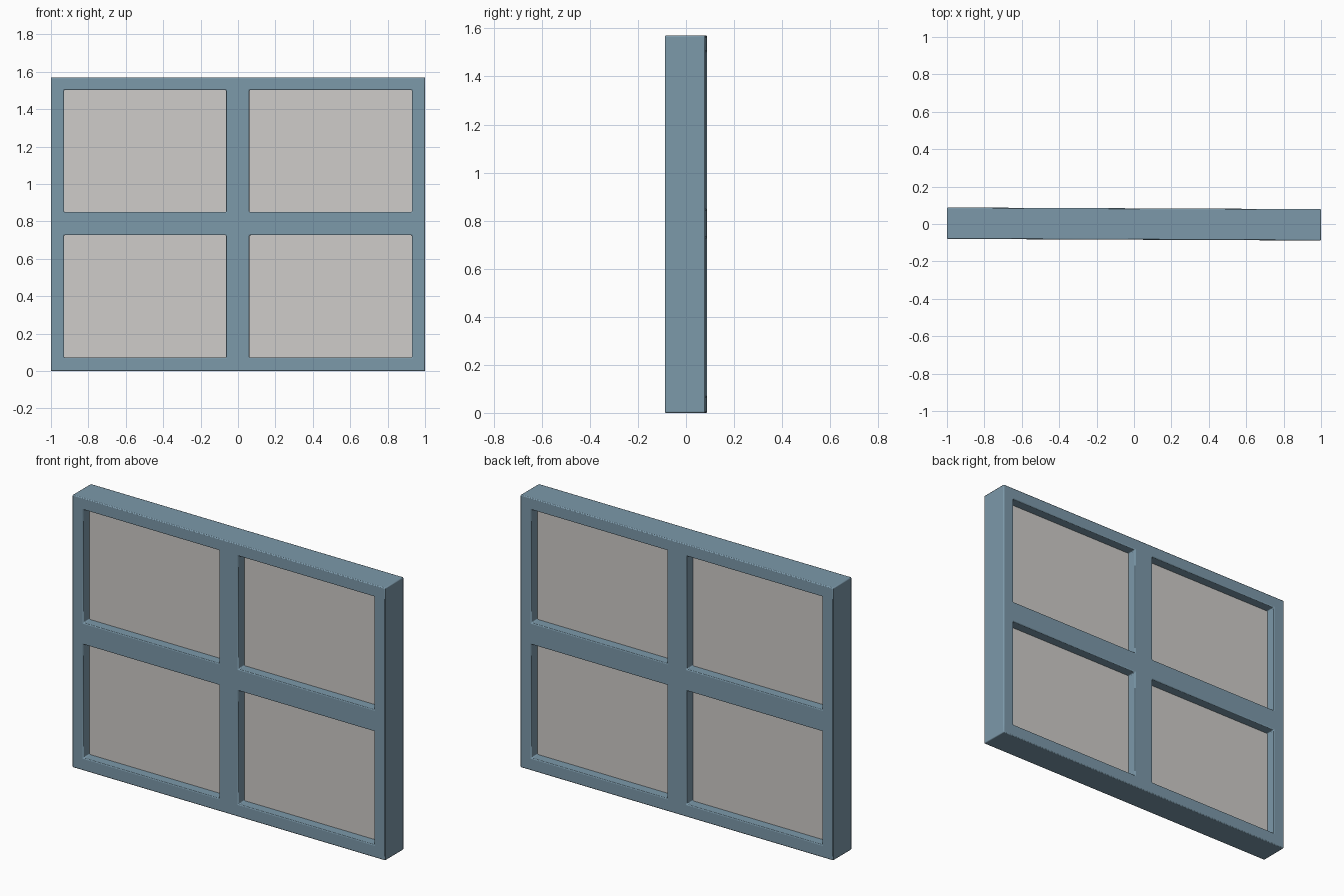
import bpy, bmesh, math
from mathutils import Matrix

if "Cube" in bpy.data.objects:
    bpy.data.objects.remove(bpy.data.objects["Cube"])

HALF_DEPTH = 0.084
GLASS_HALF = 0.028
XS = [-1.0, -0.93, -0.063, 0.061, 0.93, 1.0]
ZS = [0.0, 0.072, 0.726, 0.85, 1.502, 1.57]
TILT = Matrix.Rotation(-0.0043, 4, 'Z')   # the window is turned very slightly


def srgb(*c):
    lin = [((v / 255 + 0.055) / 1.055) ** 2.4 for v in c]
    return (*lin, 1.0)


def material(name, col):
    m = bpy.data.materials.new(name)
    m.diffuse_color = col
    m.use_nodes = True
    m.node_tree.nodes["Principled BSDF"].inputs["Base Color"].default_value = m.diffuse_color
    return m


frame_mat = material("blue grey paint", srgb(124, 153, 170))
glass_mat = material("pale grey glass", srgb(206, 204, 201))


def add_object(name, bm, mat, bevel):
    bmesh.ops.recalc_face_normals(bm, faces=bm.faces)
    bm.transform(TILT)
    me = bpy.data.meshes.new(name)
    bm.to_mesh(me)
    bm.free()
    me.materials.append(mat)
    ob = bpy.data.objects.new(name, me)
    bpy.context.collection.objects.link(ob)
    if bevel:
        mod = ob.modifiers.new("soft edges", 'BEVEL')
        mod.width = bevel
        mod.segments = 2
        mod.limit_method = 'ANGLE'
        mod.angle_limit = math.radians(40)
        bpy.context.view_layer.objects.active = ob
        ob.select_set(True)
        bpy.ops.object.shade_smooth_by_angle(angle=math.radians(50))
        ob.select_set(False)
    return ob


# Frame and cross bars: a grid with four cells left open, extruded in depth
bm = bmesh.new()
verts = [[bm.verts.new((x, -HALF_DEPTH, z)) for x in XS] for z in ZS]
for j in range(5):
    for i in range(5):
        if i in (1, 3) and j in (1, 3):
            continue
        bm.faces.new((verts[j][i], verts[j][i + 1],
                      verts[j + 1][i + 1], verts[j + 1][i]))
ext = bmesh.ops.extrude_face_region(bm, geom=bm.faces[:], use_keep_orig=True)
new_verts = [g for g in ext["geom"] if isinstance(g, bmesh.types.BMVert)]
bmesh.ops.translate(bm, verts=new_verts, vec=(0, 2 * HALF_DEPTH, 0))
add_object("window_frame", bm, frame_mat, 0.005)

# Glass panes, recessed equally on both sides
for j, row in ((1, "lower"), (3, "upper")):
    for i, side in ((1, "left"), (3, "right")):
        bm = bmesh.new()
        x0, x1, z0, z1 = XS[i], XS[i + 1], ZS[j], ZS[j + 1]
        bmesh.ops.create_cube(bm, size=1.0)
        bmesh.ops.scale(bm, verts=bm.verts,
                        vec=(x1 - x0 + 0.004, 2 * GLASS_HALF, z1 - z0 + 0.004))
        bmesh.ops.translate(bm, verts=bm.verts,
                            vec=((x0 + x1) / 2, 0, (z0 + z1) / 2))
        add_object(f"{row}_{side}_pane", bm, glass_mat, 0)
